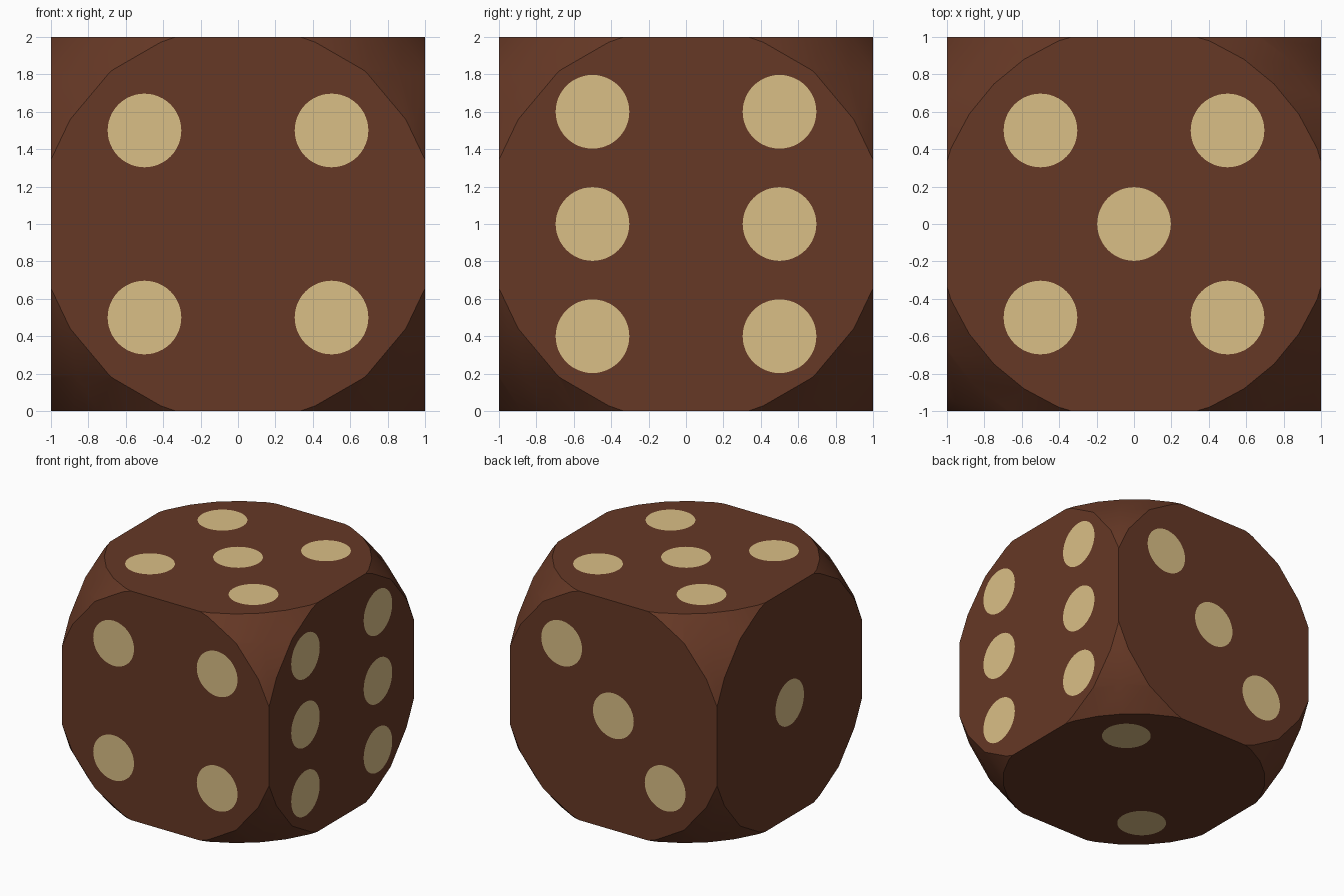
import bpy, math
from mathutils import Vector

if "Cube" in bpy.data.objects:
    bpy.data.objects.remove(bpy.data.objects["Cube"])


def material(name, rgb):
    m = bpy.data.materials.new(name)
    m.diffuse_color = (*rgb, 1)
    m.use_nodes = True
    m.node_tree.nodes["Principled BSDF"].inputs["Base Color"].default_value = m.diffuse_color
    return m


BROWN = material("dark brown", (0.133, 0.040, 0.019))
CREAM = material("cream", (0.70, 0.52, 0.24))

# Rounding sphere, trims the cube corners
bpy.ops.mesh.primitive_uv_sphere_add(segments=32, ring_count=16, radius=1.46, location=(0, 0, 1))
cutter = bpy.context.object
cutter.name = "rounding_sphere"
cutter.hide_render = True

# Die body: cube intersected with the sphere
bpy.ops.mesh.primitive_cube_add(size=2, location=(0, 0, 1))
body = bpy.context.object
body.name = "die_body"
body.data.materials.append(BROWN)
mod = body.modifiers.new("round_corners", 'BOOLEAN')
mod.operation = 'INTERSECT'
mod.solver = 'EXACT'
mod.object = cutter
bpy.ops.object.modifier_apply(modifier=mod.name)
bpy.data.objects.remove(cutter, do_unlink=True)
body.data.materials.clear()
body.data.materials.append(BROWN)
for p in body.data.polygons:
    p.material_index = 0
bpy.ops.object.shade_smooth_by_angle(angle=math.radians(30))

# Spot layouts: face name, normal, positions relative to the die centre
A, C = 0.5, 0.6
faces = [
    ("front", (0, -1, 0), [(x, -1, z) for x in (-A, A) for z in (-A, A)]),
    ("back", (0, 1, 0), [(A, 1, A), (0, 1, 0), (-A, 1, -A)]),
    ("right", (1, 0, 0), [(1, y, z) for y in (-A, A) for z in (-C, 0, C)]),
    ("left", (-1, 0, 0), [(-1, 0, 0)]),
    ("top", (0, 0, 1), [(x, y, 1) for x in (-A, A) for y in (-A, A)] + [(0, 0, 1)]),
    ("bottom", (0, 0, -1), [(A, A, -1), (-A, -A, -1)]),
]

# Flat round spots laid on each face
for name, normal, spots in faces:
    n = Vector(normal)
    for i, spot in enumerate(spots):
        bpy.ops.mesh.primitive_circle_add(
            vertices=48, radius=0.197, fill_type='NGON',
            location=Vector(spot) + Vector((0, 0, 1)) + n * 0.002,
            rotation=n.to_track_quat('Z', 'Y').to_euler())
        o = bpy.context.object
        o.name = f"{name}_spot_{i + 1}"
        o.data.materials.append(CREAM)
